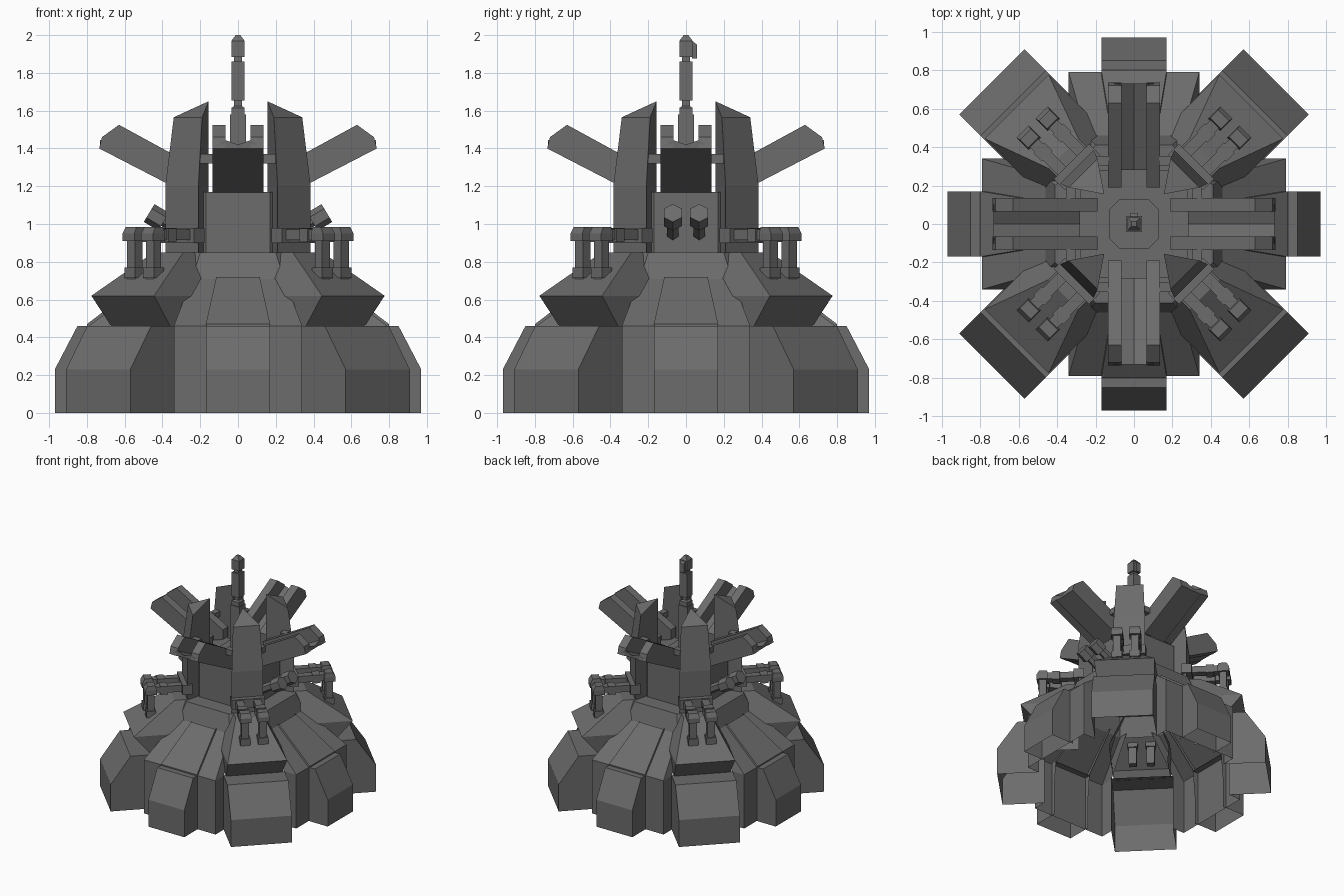
import bpy, bmesh, math
from mathutils import Matrix, Vector

cube = bpy.data.objects.get("Cube")
if cube:
    bpy.data.objects.remove(cube, do_unlink=True)

grey = bpy.data.materials.new("dark_grey")
grey.use_nodes = True
COL = (0.15, 0.15, 0.15, 1.0)
grey.diffuse_color = COL
grey.node_tree.nodes["Principled BSDF"].inputs["Base Color"].default_value = COL

CARDINAL = [0, 90, 180, 270]
DIAGONAL = [45, 135, 225, 315]


def place(name, bm, angles=(0,)):
    """Finish a mesh and place a copy at each angle about the z axis."""
    bmesh.ops.remove_doubles(bm, verts=bm.verts, dist=0.0005)
    bmesh.ops.dissolve_degenerate(bm, edges=bm.edges, dist=0.0005)
    me = bpy.data.meshes.new(name)
    bm.to_mesh(me)
    bm.free()
    me.materials.append(grey)
    for a in angles:
        ob = bpy.data.objects.new(name, me)
        ob.rotation_euler.z = math.radians(a)
        bpy.context.collection.objects.link(ob)


def loft(name, rows, angles=(0,), closed=True, caps=(True, True)):
    """Bridge rows of points from bottom to top."""
    bm = bmesh.new()
    vs = [[bm.verts.new(p) for p in row] for row in rows]
    n = len(rows[0])
    for a, b in zip(vs, vs[1:]):
        for i in range(n if closed else n - 1):
            j = (i + 1) % n
            bm.faces.new((a[i], a[j], b[j], b[i]))
    if closed and caps[0]:
        bm.faces.new(vs[0][::-1])
    if closed and caps[1]:
        bm.faces.new(vs[-1])
    if closed:
        bmesh.ops.recalc_face_normals(bm, faces=bm.faces)
    place(name, bm, angles)


def shell(name, profile, angles):
    """Open armour shell pointing along +x; profile rows are r, z, half width, inner r."""
    rows = [[(q, -w, z), (r, -w, z), (r, w, z), (q, w, z)] for r, z, w, q in profile]
    loft(name, rows, angles, closed=False)


def octagon(a, h, z):
    pts = [(a, -h), (a, h), (h, a), (-h, a), (-a, h), (-a, -h), (-h, -a), (h, -a)]
    return [(x, y, z) for x, y in pts]


def rect(hx, hy, z, cx=0, cy=0):
    return [(cx + sx * hx, cy + sy * hy, z) for sx, sy in ((-1, -1), (1, -1), (1, 1), (-1, 1))]


def box(name, x, y, z, angles=(0,)):
    cx, cy = sum(x) / 2, sum(y) / 2
    hx, hy = (x[1] - x[0]) / 2, (y[1] - y[0]) / 2
    loft(name, [rect(hx, hy, k, cx, cy) for k in z], angles)


# Skirt armour, open underneath
shell("skirt_wall", [(.79, 0, .34, .68), (.79, .46, .34, .68), (.46, .71, .245, .38)], CARDINAL)
shell("skirt_front_block", [(.97, 0, .17, .76), (.97, .23, .17, .76), (.85, .46, .17, .74),
                            (.74, .46, .17, .74)], CARDINAL)
shell("skirt_ridge", [(.80, .45, .17, .76), (.80, .47, .17, .74), (.47, .72, .115, .42)], CARDINAL)
shell("skirt_corner_block", [(1.046, 0, .24, .72), (1.046, .23, .24, .72), (.89, .46, .24, .72),
                             (.70, .46, .24, .70)], DIAGONAL)

# Overhanging corner mounts
shell("corner_mount", [(.725, .455, .22, .45), (.863, .62, .235, .45), (.52, .85, .11, .40),
                       (.40, .85, .11, .40)], DIAGONAL)

# Collar and tower
loft("collar", [octagon(.46, .245, .70), octagon(.41, .20, .85)], caps=(False, True))
loft("tower", [octagon(.28, .17, .85), octagon(.28, .17, 1.17)], caps=(False, True))
loft("tower_deck", [octagon(.13, .075, 1.17), octagon(.13, .075, 1.21)])


# Corner pillars with a sloped, pointed roof
def pillar_row(a, b, z, z_in):
    return [(.155, .155, z_in), (a, b, z), (b, a, z)]


loft("pillar", [pillar_row(.385, .21, .85, .85), pillar_row(.385, .21, 1.2, 1.2),
                pillar_row(.34, .19, 1.565, 1.65)], CARDINAL)


# Four raised troughs with a shallow V floor and side rails
def floor_row(r, z):
    return [(r, y, z + h) for y, h in ((-.135, 0), (.135, 0), (.07, .045), (0, .02), (-.07, .045))]


loft("trough_floor", [floor_row(.28, 1.168), floor_row(.73, 1.40)], CARDINAL)
RAIL = [(.29, 1.17), (.735, 1.40), (.72, 1.46), (.63, 1.525), (.19, 1.285), (.19, 1.20)]
for s in (-1, 1):
    loft("trough_rail", [[(r, s * y, z) for r, z in RAIL] for y in (.065, .135)], CARDINAL)
    box("trough_pin", (.305, .355), sorted((s * .13, s * .20)), (1.32, 1.37), CARDINAL)

# Twin bent arms on each corner mount
box("arm_bracket", (.38, .46), (-.13, .13), (.90, .98), DIAGONAL)
for s in (-1, 1):
    c = s * .07

    def part(name, x, w, z):
        box(name, x, (c - w, c + w), z, DIAGONAL)

    part("arm_beam", (.42, .70), .03, (.915, .97))
    part("arm_knuckle", (.57, .63), .04, (.905, .975))
    loft("arm_elbow", [rect(.045, .045, .91, .705, c), rect(.045, .045, .95, .705, c),
                       rect(.03, .04, .985, .70, c)], DIAGONAL)
    part("arm_leg", (.675, .73), .03, (.57, .92))
    part("arm_foot", (.665, .74), .04, (.715, .77))

# Twin short barrels on the left and right of the tower
for s in (-1, 1):
    for name, r, length, x, z in (("barrel_neck", .035, .20, .33, .985),
                                  ("barrel_muzzle", .055, .09, .432, 1.035)):
        bm = bmesh.new()
        bmesh.ops.create_cone(bm, cap_ends=True, segments=6, radius1=r, radius2=r, depth=length)
        turn = Matrix.Rotation(math.radians(59), 3, "Y") @ Matrix.Rotation(math.radians(90), 3, "Z")
        bmesh.ops.rotate(bm, verts=bm.verts, matrix=turn)
        bmesh.ops.translate(bm, verts=bm.verts, vec=Vector((x, s * .07, z)))
        place(name, bm, (0, 180))

# Central mast
MAST = [(.042, 1.20), (.042, 1.58), (.035, 1.58), (.035, 1.615), (.02, 1.625), (.02, 1.655),
        (.035, 1.655), (.035, 1.86), (.022, 1.86), (.022, 1.885), (.035, 1.885), (.035, 1.97),
        (.012, 2.0)]
loft("mast", [rect(h, h, z) for h, z in MAST])
loft("mast_lamp", [rect(.02, .012, 1.875, 0, .045), rect(.02, .012, 1.95, 0, .045),
                   rect(.02, .003, 1.965, 0, .036)])
